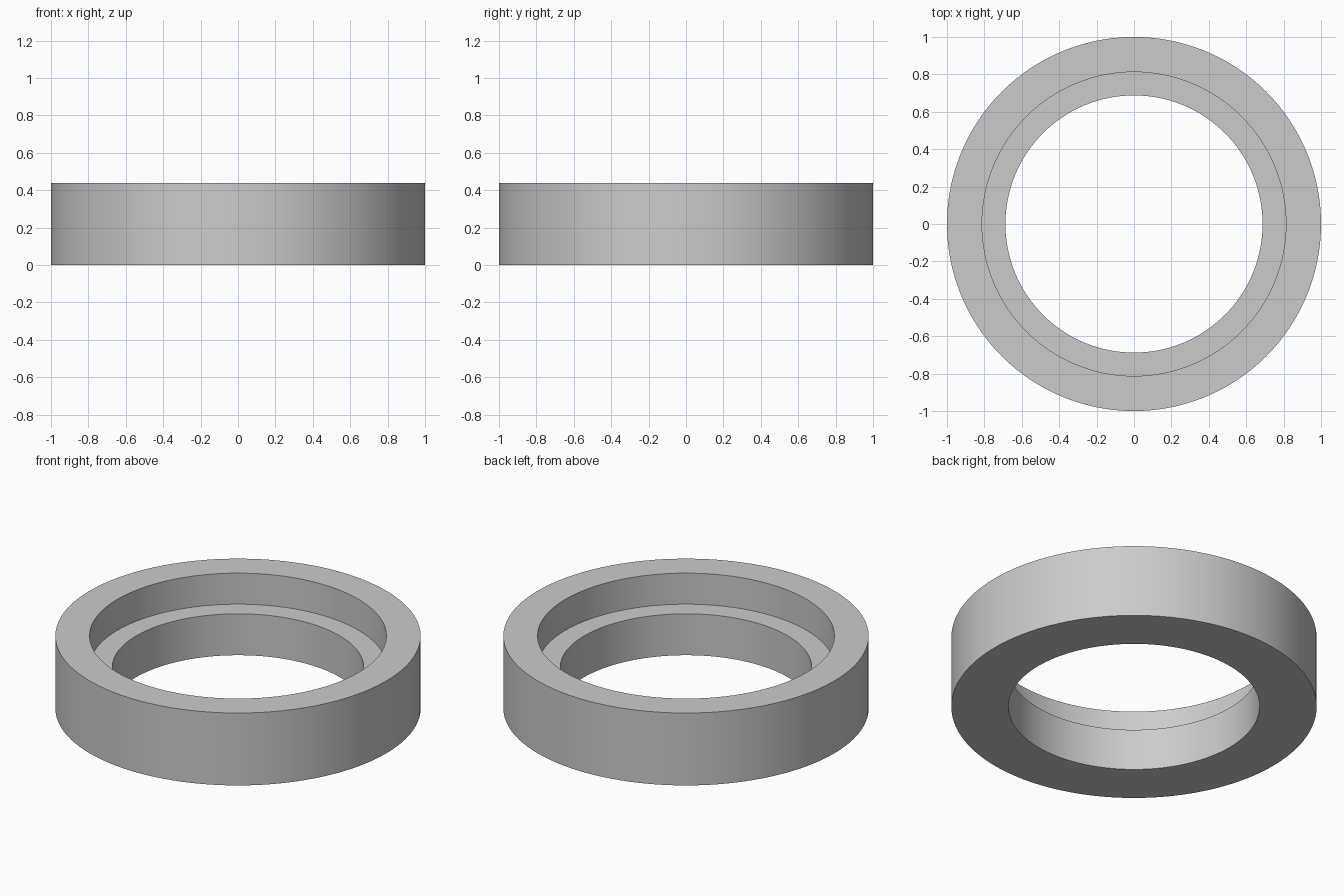
import bpy
import math

cube = bpy.data.objects.get("Cube")
if cube:
    bpy.data.objects.remove(cube, do_unlink=True)

SEGMENTS = 128

# Plain grey material
grey = bpy.data.materials.new("light_grey")
grey.use_nodes = True
colour = (0.6, 0.6, 0.6, 1)
grey.diffuse_color = colour
grey.node_tree.nodes["Principled BSDF"].inputs["Base Color"].default_value = colour

# Closed cross-section (radius, height): outer wall, rim, counterbore, ledge, bore
profile = [(1, 0), (1, 0.4375), (0.8125, 0.4375),
           (0.8125, 0.25), (0.6875, 0.25), (0.6875, 0)]

# Revolve the section around z
verts, faces = [], []
n = len(profile)
for i in range(SEGMENTS):
    a = math.tau * i / SEGMENTS
    verts += [(r * math.cos(a), r * math.sin(a), z) for r, z in profile]
    here, there = i * n, (i + 1) % SEGMENTS * n
    for j in range(n):
        k = (j + 1) % n
        faces.append((here + j, there + j, there + k, here + k))

mesh = bpy.data.meshes.new("stepped_ring")
mesh.from_pydata(verts, [], faces)
mesh.materials.append(grey)
ring = bpy.data.objects.new("stepped_ring", mesh)
bpy.context.collection.objects.link(ring)

# Smooth walls with sharp rims
bpy.context.view_layer.objects.active = ring
ring.select_set(True)
bpy.ops.object.shade_smooth_by_angle(angle=math.radians(30))
